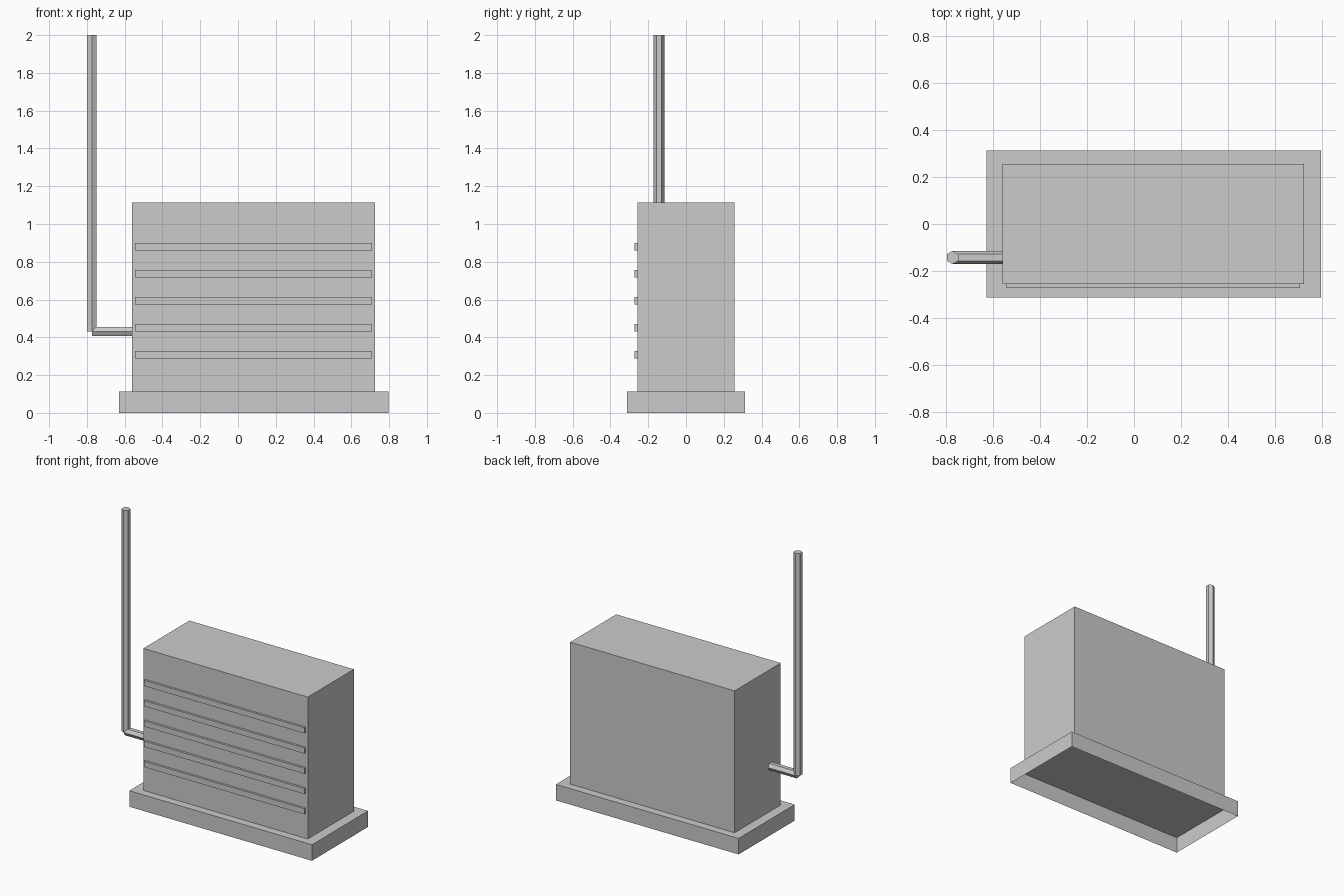
import bpy, bmesh
from math import sin, cos, pi
from mathutils import Vector

if "Cube" in bpy.data.objects:
    bpy.data.objects.remove(bpy.data.objects["Cube"])


def finish(name, bm):
    mesh = bpy.data.meshes.new(name)
    bm.to_mesh(mesh)
    bm.free()
    ob = bpy.data.objects.new(name, mesh)
    bpy.context.collection.objects.link(ob)
    return ob


def box(name, lo, hi, open_bottom=False):
    bm = bmesh.new()
    bmesh.ops.create_cube(bm, size=1)
    lo, hi = Vector(lo), Vector(hi)
    bmesh.ops.scale(bm, vec=hi - lo, verts=bm.verts)
    bmesh.ops.translate(bm, vec=(lo + hi) / 2, verts=bm.verts)
    if open_bottom:
        bm.normal_update()
        bottom = [f for f in bm.faces if f.normal.z < -0.9]
        bmesh.ops.delete(bm, geom=bottom, context='FACES_ONLY')
    return finish(name, bm)


def polygon(bm, centre, u, v, radius, sides):
    c, u, v = Vector(centre), Vector(u), Vector(v)
    ring = [c + radius * (cos(2 * pi * i / sides) * u + sin(2 * pi * i / sides) * v)
            for i in range(sides)]
    return bm.faces.new([bm.verts.new(p) for p in ring])


def pipe(name, start, end, side):
    # six-sided pipe with corners pointing along y
    bm = bmesh.new()
    face = polygon(bm, start, (0, 1, 0), side, 0.028, 6)
    new = bmesh.ops.extrude_face_region(bm, geom=[face], use_keep_orig=True)["geom"]
    bmesh.ops.translate(bm, vec=Vector(end) - Vector(start),
                        verts=[g for g in new if isinstance(g, bmesh.types.BMVert)])
    bmesh.ops.recalc_face_normals(bm, faces=bm.faces)
    return finish(name, bm)


# Plinth (hollow underneath) and cabinet
box("plinth", (-0.63, -0.313, 0), (0.797, 0.313, 0.113), open_bottom=True)
box("cabinet", (-0.56, -0.257, 0.113), (0.725, 0.257, 1.115), open_bottom=True)

# Front slats
for i in range(5):
    z = 0.308 + i * 0.143
    box(f"slat_{i + 1}", (-0.545, -0.272, z - 0.02), (0.709, -0.257, z + 0.02))

# Round fan panel, flush on the back
bm = bmesh.new()
polygon(bm, (0.243, 0.258, 0.607), (-1, 0, 0), (0, 0, 1), 0.357, 16)
finish("fan_panel", bm)

# Pipe elbow: riser and connection to the cabinet
pipe("riser_pipe", (-0.774, -0.143, 0.431), (-0.774, -0.143, 2.0), (1, 0, 0))
pipe("connecting_pipe", (-0.774, -0.143, 0.431), (-0.55, -0.143, 0.431), (0, 0, 1))
